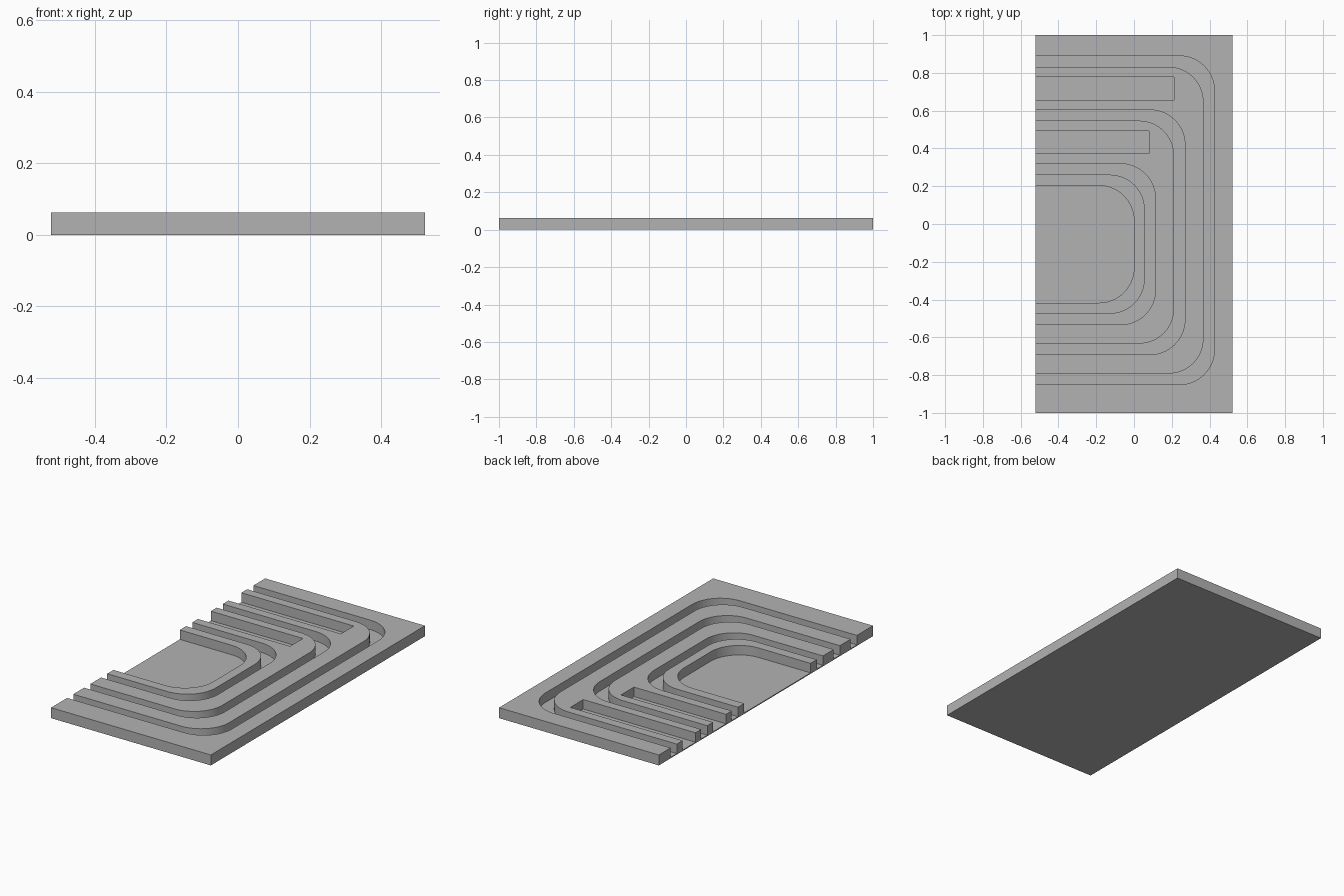
import bpy
import bmesh
from math import sin, cos, pi

WIDTH, LENGTH, HEIGHT = 1.045, 2.0, 0.062
FLOOR = 0.006
OPEN_X = -0.6      # cutters run out past the open side
RADIUS = 0.185
STEPS = 16

cube = bpy.data.objects.get("Cube")
if cube:
    bpy.data.objects.remove(cube, do_unlink=True)

grey = bpy.data.materials.new("mid_grey")
grey.use_nodes = True
colour = (0.45, 0.45, 0.45, 1)
grey.diffuse_color = colour
for node in grey.node_tree.nodes:
    if node.type == 'BSDF_PRINCIPLED':
        node.inputs["Base Color"].default_value = colour


def prism(name, outline, z0, z1):
    """Extrude a flat outline between two heights."""
    bm = bmesh.new()
    face = bm.faces.new([bm.verts.new((x, y, z0)) for x, y in outline])
    grown = bmesh.ops.extrude_face_region(bm, geom=[face])
    verts = [v for v in grown["geom"] if isinstance(v, bmesh.types.BMVert)]
    bmesh.ops.translate(bm, verts=verts, vec=(0, 0, z1 - z0))
    bmesh.ops.recalc_face_normals(bm, faces=bm.faces)
    mesh = bpy.data.meshes.new(name)
    bm.to_mesh(mesh)
    bm.free()
    mesh.materials.append(grey)
    obj = bpy.data.objects.new(name, mesh)
    bpy.context.collection.objects.link(obj)
    return obj


def rounded_path(low, high, right, r=RADIUS):
    """Path from the open side around two right-hand corners and back."""
    path = [(OPEN_X, low)]
    for cy, start in ((low + r, -pi / 2), (high - r, 0)):
        for i in range(STEPS + 1):
            a = start + pi / 2 * i / STEPS
            path.append((right - r + r * cos(a), cy + r * sin(a)))
    return path + [(OPEN_X, high)]


def box_path(low, high, right):
    return [(OPEN_X, low), (right, low), (right, high), (OPEN_X, high)]


# Solid plate
hx, hy = WIDTH / 2, LENGTH / 2
plate = prism("grooved_plate", [(-hx, -hy), (hx, -hy), (hx, hy), (-hx, hy)], 0, HEIGHT)

# Nested U-shaped channels: outer and inner (low, high, right)
channels = [
    ((-0.850, 0.890, 0.426), (-0.792, 0.832, 0.368)),
    ((-0.691, 0.604, 0.270), (-0.633, 0.547, 0.212)),
    ((-0.533, 0.319, 0.114), (-0.475, 0.261, 0.057)),
]
outlines = [rounded_path(*o) + rounded_path(*i)[::-1] for o, i in channels]

# Central recess and the two straight slots
outlines.append(rounded_path(-0.417, 0.203, 0.0))
outlines.append(box_path(0.657, 0.778, 0.212))
outlines.append(box_path(0.372, 0.493, 0.080))

# Cut every recess down to the thin floor
bpy.context.view_layer.objects.active = plate
for outline in outlines:
    cutter = prism("recess_cutter", outline, FLOOR, HEIGHT + 0.1)
    cutter.hide_render = True
    mod = plate.modifiers.new("cut", 'BOOLEAN')
    mod.operation = 'DIFFERENCE'
    mod.solver = 'EXACT'
    mod.object = cutter
    bpy.ops.object.modifier_apply(modifier=mod.name)
    bpy.data.objects.remove(cutter, do_unlink=True)

# Smooth round corners, crisp edges
bpy.ops.object.select_all(action='DESELECT')
plate.select_set(True)
bpy.ops.object.shade_smooth_by_angle()
